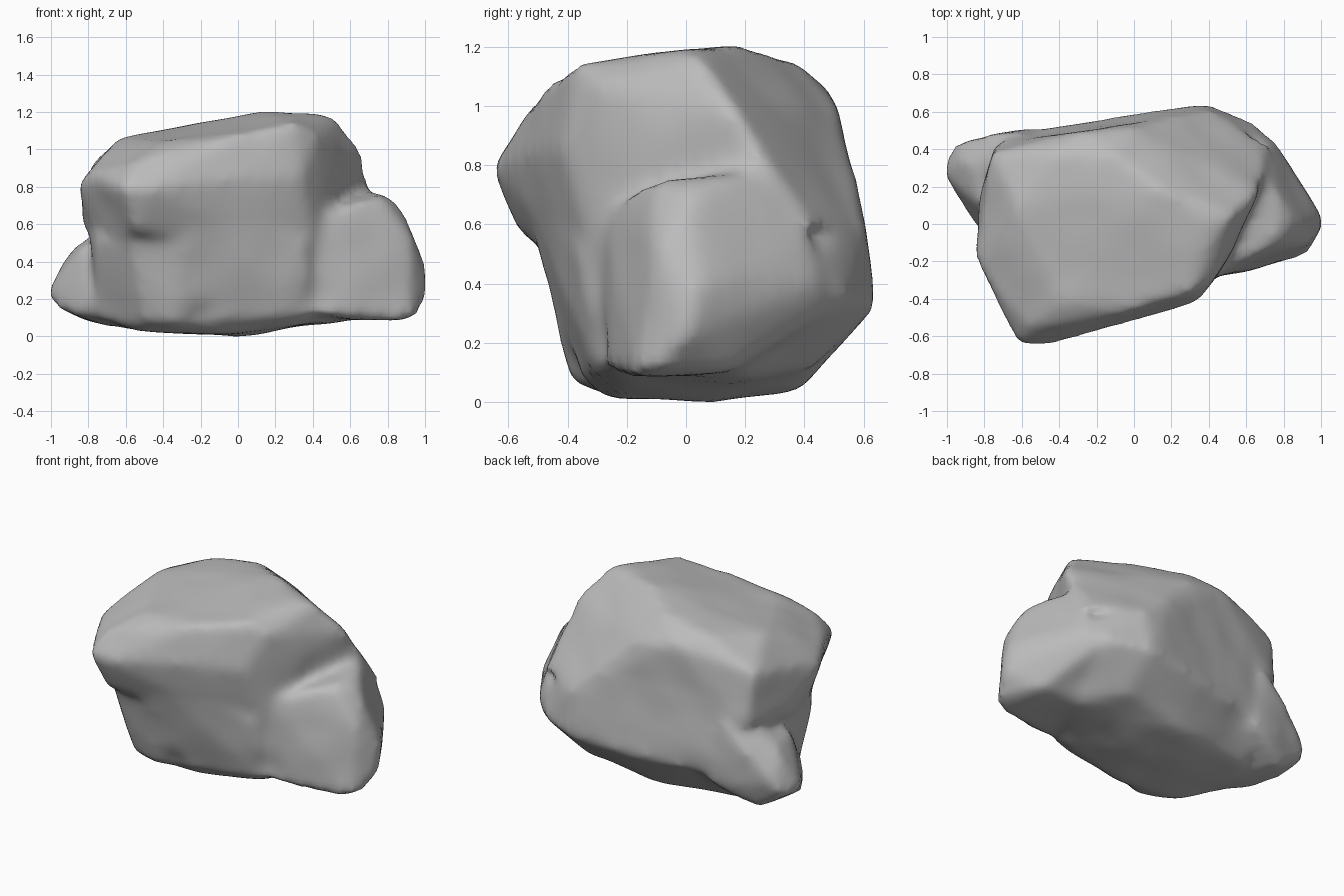
import bpy, bmesh, math
from mathutils import Vector, noise

cube = bpy.data.objects.get("Cube")
if cube:
    bpy.data.objects.remove(cube, do_unlink=True)

stone = bpy.data.materials.new("grey stone")
stone.use_nodes = True
GREY = (0.5, 0.5, 0.5, 1)
stone.diffuse_color = GREY
bsdf = stone.node_tree.nodes["Principled BSDF"]
bsdf.inputs["Base Color"].default_value = GREY
bsdf.inputs["Roughness"].default_value = 0.9

# Each mass is the convex hull of its corner points
UPPER = [(-.62, -.65, .80), (-.48, -.65, .79), (-.55, -.56, .57), (-.56, -.56, .93),
         (-.85, -.18, .82), (-.79, -.3, .88), (-.76, .38, .94), (-.64, .1, 1.06),
         (-.4, -.42, 1.04), (-.4, .38, 1.10), (0, -.46, 1.08), (.3, -.37, 1.14),
         (.02, -.52, .85), (.34, -.41, .85), (.43, -.3, 1.08), (.43, -.3, .6),
         (.15, .18, 1.21), (-.1, .37, 1.15), (.46, .0, 1.19), (.54, .05, 1.16),
         (.57, .12, 1.08), (.67, .17, .98), (.7, .26, .82), (.56, -.08, .9),
         (.25, .52, .82), (.55, .38, .77), (0, .51, 1.0), (-.25, .5, 1.04),
         (-.83, .1, .6), (-.74, .43, .6), (.4, .6, .6), (.72, .42, .6),
         (-.3, -.38, .45), (.4, -.3, .4), (-.72, -.12, .4)]
LOWER = [(-.5, -.36, .08), (-.68, -.22, .28), (-.35, -.39, .07), (-.2, -.38, .22),
         (0, -.41, .35), (0, -.47, .7), (.36, -.36, .5), (.4, -.3, .12),
         (-.56, -.45, .48), (-.3, -.45, .45), (-.25, -.54, .68), (-.77, -.22, .52),
         (-.56, -.23, .03), (-.05, -.25, .01), (0, .1, -.002), (.35, -.2, .06),
         (-.6, .3, .05), (-.1, .38, .04), (.4, .42, .12), (.6, .2, .09),
         (.4, .65, .32), (.65, .54, .34), (.0, .57, .3), (-.6, .5, .25),
         (-.76, -.06, .1), (-.8, .0, .55), (-.7, .44, .7), (.72, .44, .5),
         (.42, .6, .6), (.2, .57, .78)]
RIGHT_LEDGE = [(.42, -.3, .11), (.44, -.28, .62), (.7, -.21, .09), (.92, -.17, .09),
               (.97, -.1, .12), (1.02, .0, .23), (1.0, .04, .38), (.93, -.1, .53),
               (.91, .0, .62), (.85, .02, .71), (.76, -.1, .75), (.58, -.2, .7),
               (.77, .15, .77), (.69, .26, .79), (.88, .23, .45), (.75, .45, .4),
               (.72, .43, .55), (.68, .49, .32), (.85, .15, .1), (.5, .2, .09),
               (.4, .2, .7)]
LEFT_FOOT = [(-1.03, .28, .22), (-.98, .4, .2), (-.94, .44, .28), (-.96, .18, .15),
             (-.88, .04, .12), (-.8, -.06, .2), (-.93, .34, .42), (-.86, .3, .5),
             (-.84, .1, .48), (-.78, .48, .45), (-.6, .49, .62), (-.5, .52, .2),
             (-.8, .4, .08), (-.6, .0, .04), (-.5, .2, .45), (-.6, -.2, .1)]

bm = bmesh.new()
for points in (UPPER, LOWER, RIGHT_LEDGE, LEFT_FOOT):
    verts = [bm.verts.new(p) for p in points]
    hull = bmesh.ops.convex_hull(bm, input=verts)
    loose = {g for g in hull["geom_interior"] + hull["geom_unused"]
             if isinstance(g, bmesh.types.BMVert)}
    bmesh.ops.delete(bm, geom=list(loose), context='VERTS')
bmesh.ops.recalc_face_normals(bm, faces=bm.faces)
mesh = bpy.data.meshes.new("rock")
bm.to_mesh(mesh)
bm.free()
rock = bpy.data.objects.new("rock", mesh)
bpy.context.collection.objects.link(rock)

# Fuse the masses and round off their edges
remesh = rock.modifiers.new("fuse", 'REMESH')
remesh.mode = 'VOXEL'
remesh.voxel_size = 0.03
smooth = rock.modifiers.new("weather", 'SMOOTH')
smooth.factor = 0.5
smooth.iterations = 9
fused = bpy.data.meshes.new_from_object(
    rock.evaluated_get(bpy.context.evaluated_depsgraph_get()))
rock.modifiers.clear()
rock.data = fused
fused.name = "rock"

# Gentle uneven surface: centre, radius and depth of each worn hollow
HOLLOWS = [((-.2, -.38, .1), .09, .03), ((.42, -.3, .2), .1, .02), ((-.4, .5, .2), .15, .03)]
moves = []
for v in fused.vertices:
    d = 0.01 * noise.noise(v.co * 4)
    for centre, radius, depth in HOLLOWS:
        d -= depth * math.exp(-((v.co - Vector(centre)).length / radius) ** 2)
    moves.append(v.normal * d)
for v, m in zip(fused.vertices, moves):
    v.co += m

# Rest the rock on the ground
lowest = min(v.co.z for v in fused.vertices)
for v in fused.vertices:
    v.co.z -= lowest

fused.materials.clear()
fused.materials.append(stone)
for p in fused.polygons:
    p.material_index = 0
    p.use_smooth = True
